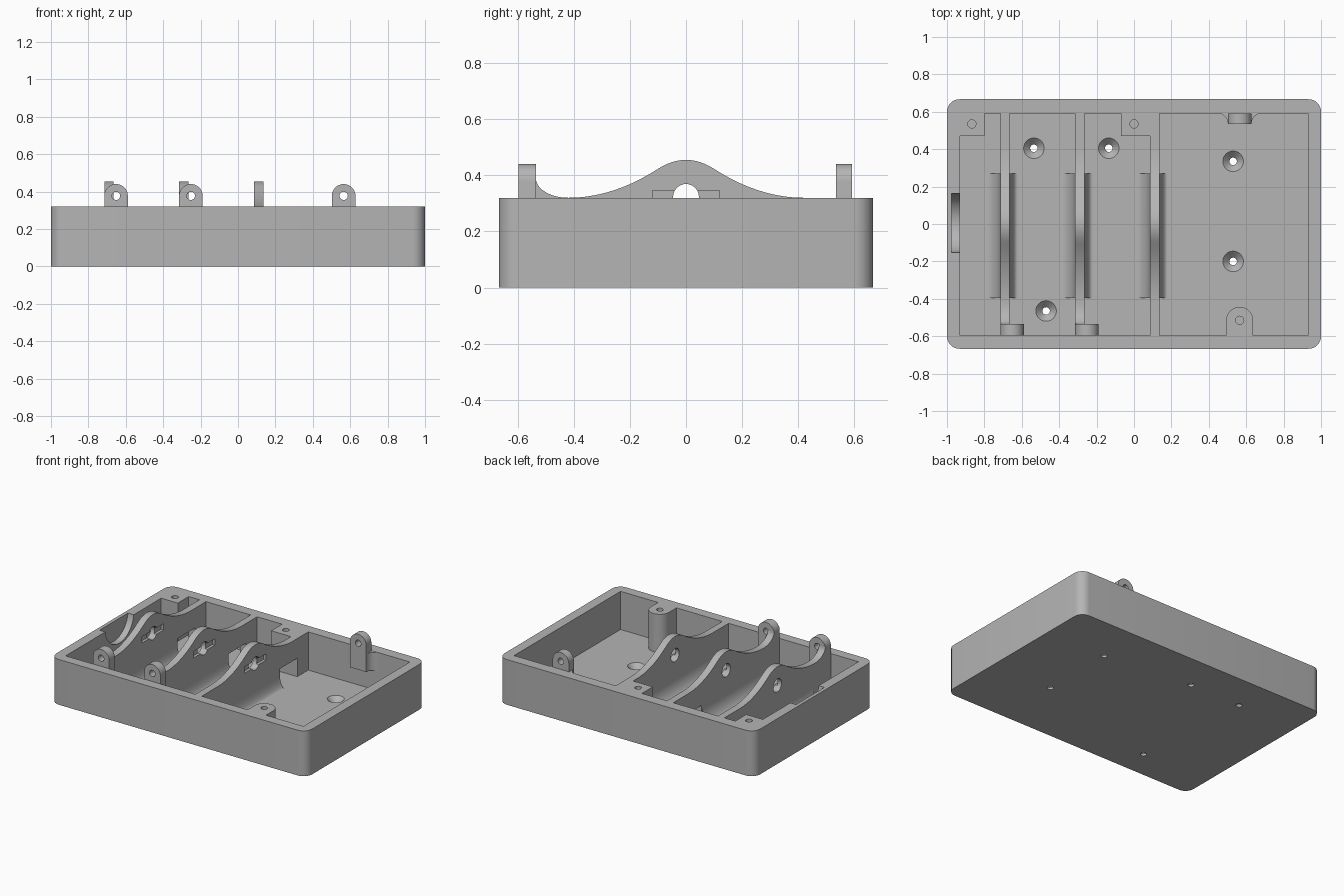
import bpy, bmesh, math
from mathutils import Matrix

if "Cube" in bpy.data.objects:
    bpy.data.objects.remove(bpy.data.objects["Cube"])

RIM, FLOOR = 0.32, 0.05          # rim height, floor height
X_IN, Y_FRONT, Y_BACK = 0.93, -0.597, 0.592   # cavity limits

grey = bpy.data.materials.new("grey_plastic")
grey.diffuse_color = (0.46, 0.46, 0.46, 1)
grey.use_nodes = True
grey.node_tree.nodes["Principled BSDF"].inputs["Base Color"].default_value = grey.diffuse_color


def finish(name, bm):
    """Turn a bmesh into a named object."""
    bmesh.ops.recalc_face_normals(bm, faces=bm.faces)
    mesh = bpy.data.meshes.new(name)
    bm.to_mesh(mesh)
    bm.free()
    mesh.materials.append(grey)
    ob = bpy.data.objects.new(name, mesh)
    bpy.context.collection.objects.link(ob)
    return ob


def prism(name, pts, axis, lo, hi):
    """Extrude a 2D profile along x (y,z), y (x,z) or z (x,y)."""
    place = {"x": lambda p, t: (t, p[0], p[1]),
             "y": lambda p, t: (p[0], t, p[1]),
             "z": lambda p, t: (p[0], p[1], t)}[axis]
    bm = bmesh.new()
    a = [bm.verts.new(place(p, lo)) for p in pts]
    b = [bm.verts.new(place(p, hi)) for p in pts]
    bm.faces.new(a)
    bm.faces.new(b[::-1])
    for i in range(len(pts)):
        j = (i + 1) % len(pts)
        bm.faces.new((a[i], a[j], b[j], b[i]))
    return finish(name, bm)


def rect(x0, x1, y0, y1):
    return [(x0, y0), (x1, y0), (x1, y1), (x0, y1)]


def arc(cx, cy, rx, ry, a0, a1, n=12):
    return [(cx + rx * math.cos(math.radians(a0 + (a1 - a0) * i / n)),
             cy + ry * math.sin(math.radians(a0 + (a1 - a0) * i / n)))
            for i in range(n + 1)]


def circle(cx, cy, r, n=32):
    return arc(cx, cy, r, r, 0, 360, n)[:-1]


def cut(ob, *cutters):
    """Subtract cutters and remove them."""
    bpy.context.view_layer.objects.active = ob
    for c in cutters:
        mod = ob.modifiers.new("cut", "BOOLEAN")
        mod.operation, mod.solver, mod.object = "DIFFERENCE", "EXACT", c
        bpy.ops.object.modifier_apply(modifier=mod.name)
        bpy.data.objects.remove(c)


# Tray shell with rounded outer corners
r = 0.067
outline = []
for cx, cy, a in ((1, 1, 0), (-1, 1, 90), (-1, -1, 180), (1, -1, 270)):
    outline += arc(cx * (1 - r), cy * (0.667 - r), r, r, a, a + 90, 8)
tray = prism("tray", outline, "z", 0, RIM)
cut(tray, prism("cavity", rect(-X_IN, X_IN, Y_FRONT, Y_BACK), "z", FLOOR, 0.5))

# Round pocket in the left wall
cut(tray, prism("pocket", circle(0.005, 0.34, 0.16, 40), "x", -0.975, -0.9))

# Countersunk screw holes in the floor
for x, y in ((-0.535, 0.405), (-0.135, 0.405), (-0.47, -0.465), (0.53, 0.335), (0.53, -0.2)):
    bm = bmesh.new()
    bmesh.ops.create_cone(bm, cap_ends=True, segments=32, radius1=0.02, radius2=0.06,
                          depth=0.04, matrix=Matrix.Translation((x, y, 0.035)))
    cut(tray, finish("countersink", bm),
        prism("shaft", circle(x, y, 0.02), "z", -0.05, 0.04))


def hump(y):
    """Divider top edge: convex crown blending into concave flanks."""
    y = abs(y)
    if y < 0.1:
        return 0.455 - 0.032 * (y / 0.1) ** 2
    return RIM + 0.103 * (max(0.42 - y, 0) / 0.32) ** 2


def lug(name, x, y0, y1):
    """Round-topped hinge ear with a pin hole."""
    ear = prism(name, [(x - 0.063, 0.19), (x + 0.063, 0.19)]
                + arc(x, 0.377, 0.063, 0.063, 0, 180, 20), "y", y0, y1)
    cut(ear, prism("pin_hole", circle(x, 0.377, 0.022, 24), "y", y0 - 0.1, y1 + 0.1))


# Humped dividers with contact hole, contact slot, wire window and cradle strips
for n, x0 in enumerate((-0.715, -0.315, 0.085), 1):
    x1 = x0 + 0.05
    top = [(0.42 - 0.84 * i / 48, hump(0.42 - 0.84 * i / 48)) for i in range(49)]
    if n < 3:   # sweep up to the hinge ear
        top += arc(-0.42, 0.39, 0.115, 0.07, 270, 180, 10)[1:]
        top += [(-0.535, RIM)]
    prof = [(Y_FRONT, FLOOR), (Y_BACK, FLOOR), (Y_BACK, RIM)] + top + [(Y_FRONT, RIM)]
    wall = prism(f"divider_{n}", prof, "x", x0, x1)
    cut(wall,
        prism("contact_hole", circle(0, 0.323, 0.046), "x", x0 - 0.1, x1 + 0.1),
        prism("contact_slot", rect(-0.12, 0.12, 0.3, 0.345), "x", x1 - 0.02, x1 + 0.1),
        prism("wire_window", rect(0.275, 0.47, 0, 0.18), "x", x0 - 0.1, x1 + 0.1))
    for side, xw, w in (("left", x0, -0.085), ("right", x1, 0.042)):
        prism(f"cradle_{side}_{n}", [(xw, FLOOR)]
              + arc(xw + w, FLOOR + 0.12, -w, 0.12, 0, -90), "y", -0.395, 0.27)
    if n < 3:
        lug(f"front_hinge_ear_{n}", x0 + 0.063, Y_FRONT, -0.535)

# Rear hinge ear and its flared base against the back wall
lug("rear_hinge_ear", 0.565, 0.535, Y_BACK)
prism("rear_ear_base", arc(0.447, 0.535, 0.055, 0.057, 90, 0, 8)
      + arc(0.683, 0.535, 0.055, 0.057, 180, 90, 8), "z", 0.19, RIM - 0.002)

# Lid screw posts with blind holes
posts = (("left_post", rect(-X_IN, -0.8, 0.47, Y_BACK), -0.867, 0.535),
         ("middle_post", rect(-0.07, 0.085, 0.47, Y_BACK), 0, 0.535),
         ("front_post", [(0.493, Y_FRONT), (0.637, Y_FRONT)]
          + arc(0.565, -0.515, 0.072, 0.072, 0, 180, 20), 0.565, -0.515))
for name, prof, x, y in posts:
    post = prism(name, prof, "z", FLOOR, RIM)
    cut(post, prism("screw_hole", circle(x, y, 0.022, 24), "z", 0.15, 0.5))

# Smooth curved faces, keep edges sharp
for ob in bpy.context.collection.objects:
    ob.data.shade_smooth()
    ob.data.set_sharp_from_angle(angle=math.radians(30))
